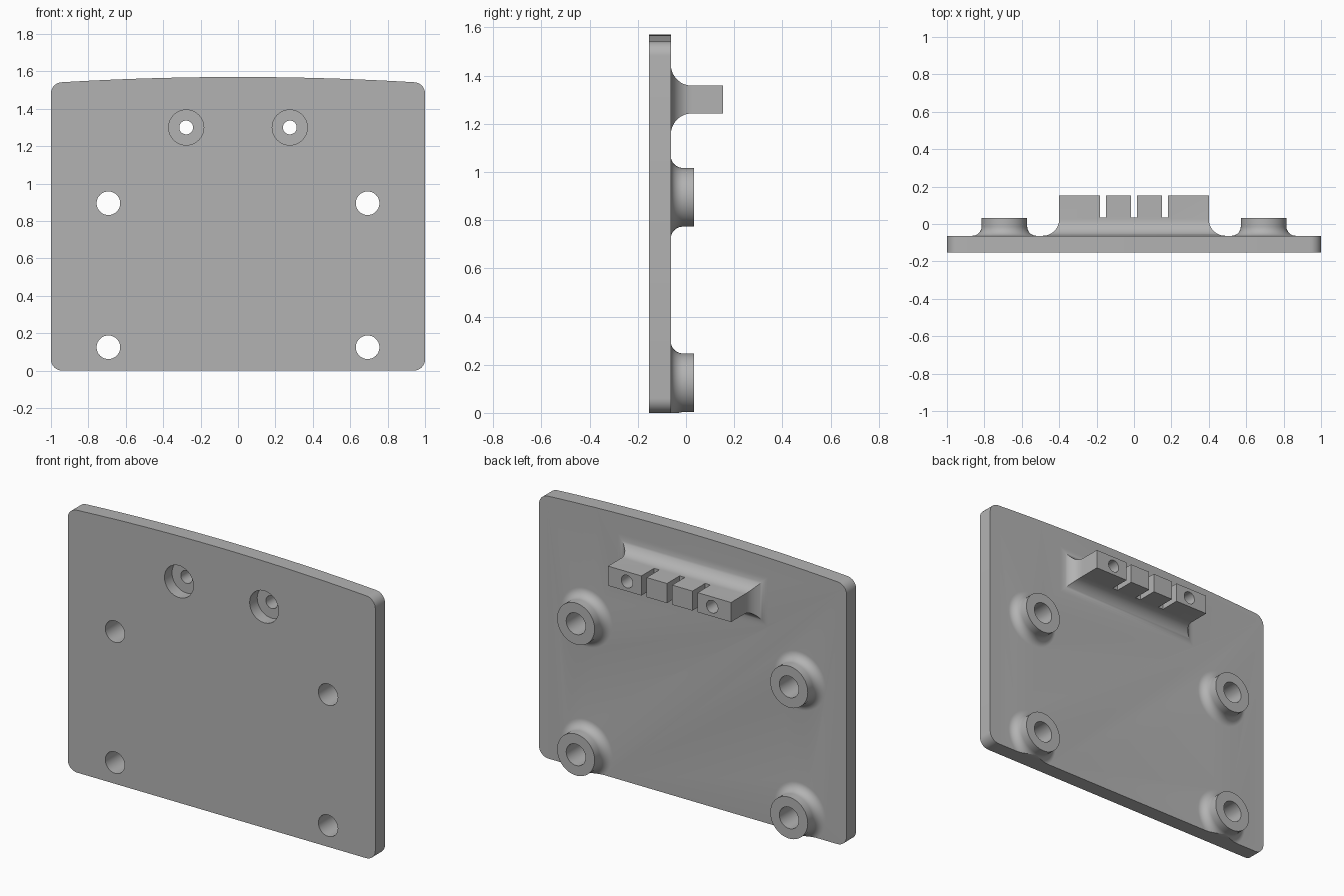
import bpy, bmesh, math

if "Cube" in bpy.data.objects:
    bpy.data.objects.remove(bpy.data.objects["Cube"])

FRONT, BACK = -0.153, -0.063      # plate faces
BOSS_END, BAR_END = 0.033, 0.153

grey = bpy.data.materials.new("grey")
grey.diffuse_color = (0.45, 0.45, 0.45, 1)
grey.use_nodes = True
grey.node_tree.nodes["Principled BSDF"].inputs["Base Color"].default_value = grey.diffuse_color


def loft(name, sections, clip=False):
    """Solid through (y, [(x, z), ...]) sections, capped at both ends."""
    bm = bmesh.new()
    rings = [[bm.verts.new((x, y, z)) for x, z in pts] for y, pts in sections]
    n = len(rings[0])
    for a, b in zip(rings, rings[1:]):
        for i in range(n):
            j = (i + 1) % n
            bm.faces.new((a[i], a[j], b[j], b[i]))
    bm.faces.new(rings[0])
    bm.faces.new(rings[-1])
    if clip:                      # trim level with the plate's bottom edge
        cut = bmesh.ops.bisect_plane(bm, geom=bm.verts[:] + bm.edges[:] + bm.faces[:],
                                     plane_co=(0, 0, 0), plane_no=(0, 0, 1), clear_inner=True)
        edges = [e for e in cut["geom_cut"] if isinstance(e, bmesh.types.BMEdge)]
        bmesh.ops.holes_fill(bm, edges=edges)
    bmesh.ops.recalc_face_normals(bm, faces=bm.faces)
    me = bpy.data.meshes.new(name)
    bm.to_mesh(me)
    bm.free()
    me.materials.append(grey)
    ob = bpy.data.objects.new(name, me)
    bpy.context.collection.objects.link(ob)
    return ob


def circle(x, z, r, n=48):
    return [(x + r * math.cos(2 * math.pi * i / n), z + r * math.sin(2 * math.pi * i / n))
            for i in range(n)]


def rect(x0, x1, z0, z1, grow=0.0):
    return [(x0 - grow, z0 - grow), (x1 + grow, z0 - grow),
            (x1 + grow, z1 + grow), (x0 - grow, z1 + grow)]


def filleted(name, outline, radius, end, clip=False, steps=12):
    """Boss rising from the plate's back with a concave fillet at its foot."""
    secs = [(BACK - 0.03, outline(radius))]
    for i in range(steps + 1):
        a = math.pi / 2 * i / steps
        secs.append((BACK + radius * (1 - math.cos(a)), outline(radius * (1 - math.sin(a)))))
    return loft(name, secs + [(end, outline(0.0))], clip)


def cylinder(name, x, z, r, y0, y1):
    return loft(name, [(y0, circle(x, z, r)), (y1, circle(x, z, r))])


def combine(target, other, operation):
    mod = target.modifiers.new(operation, 'BOOLEAN')
    mod.operation, mod.solver, mod.object = operation, 'EXACT', other
    bpy.context.view_layer.objects.active = target
    bpy.ops.object.modifier_apply(modifier=mod.name)
    bpy.data.objects.remove(other)


# plate: rounded corners and a slightly arched top
R = 0.06


def corner(cx, cz, start):
    return [(cx + R * math.cos(math.radians(start + 90 * i / 8)),
             cz + R * math.sin(math.radians(start + 90 * i / 8))) for i in range(9)]


outline = corner(-1 + R, R, 180) + corner(1 - R, R, 270) + corner(1 - R, 1.542 - R, 0)
for i in range(1, 24):
    x = (1 - R) * (1 - i / 12)
    outline.append((x, 1.57 - 0.028 * (x / (1 - R)) ** 2))
outline += corner(-1 + R, 1.542 - R, 90)
plate = loft("mounting_plate", [(FRONT, outline), (BACK, outline)])

# four round standoffs
spots = [(sx * 0.693, z) for sx in (-1, 1) for z in (0.125, 0.895)]
for x, z in spots:
    boss = filleted("standoff", lambda g: circle(x, z, 0.122 + g), 0.05, BOSS_END, z < 0.5)
    combine(plate, boss, 'UNION')

# slotted bar
bar = filleted("bar", lambda g: rect(-0.4, 0.4, 1.243, 1.358, g), 0.088, BAR_END)
for x in (-0.166, 0, 0.166):
    pts = rect(x - 0.017, x + 0.017, 1.0, 1.6)
    combine(bar, loft("slot", [(0.035, pts), (0.3, pts)]), 'DIFFERENCE')
combine(plate, bar, 'UNION')

# through holes in the standoffs, counterbored holes in the bar
for x, z in spots:
    combine(plate, cylinder("hole", x, z, 0.063, -0.3, 0.3), 'DIFFERENCE')
for x in (-0.277, 0.277):
    combine(plate, cylinder("screw_hole", x, 1.3, 0.037, -0.3, 0.3), 'DIFFERENCE')
    combine(plate, cylinder("counterbore", x, 1.3, 0.094, -0.3, -0.083), 'DIFFERENCE')

plate.select_set(True)
bpy.context.view_layer.objects.active = plate
bpy.ops.object.shade_smooth_by_angle(angle=math.radians(30))
